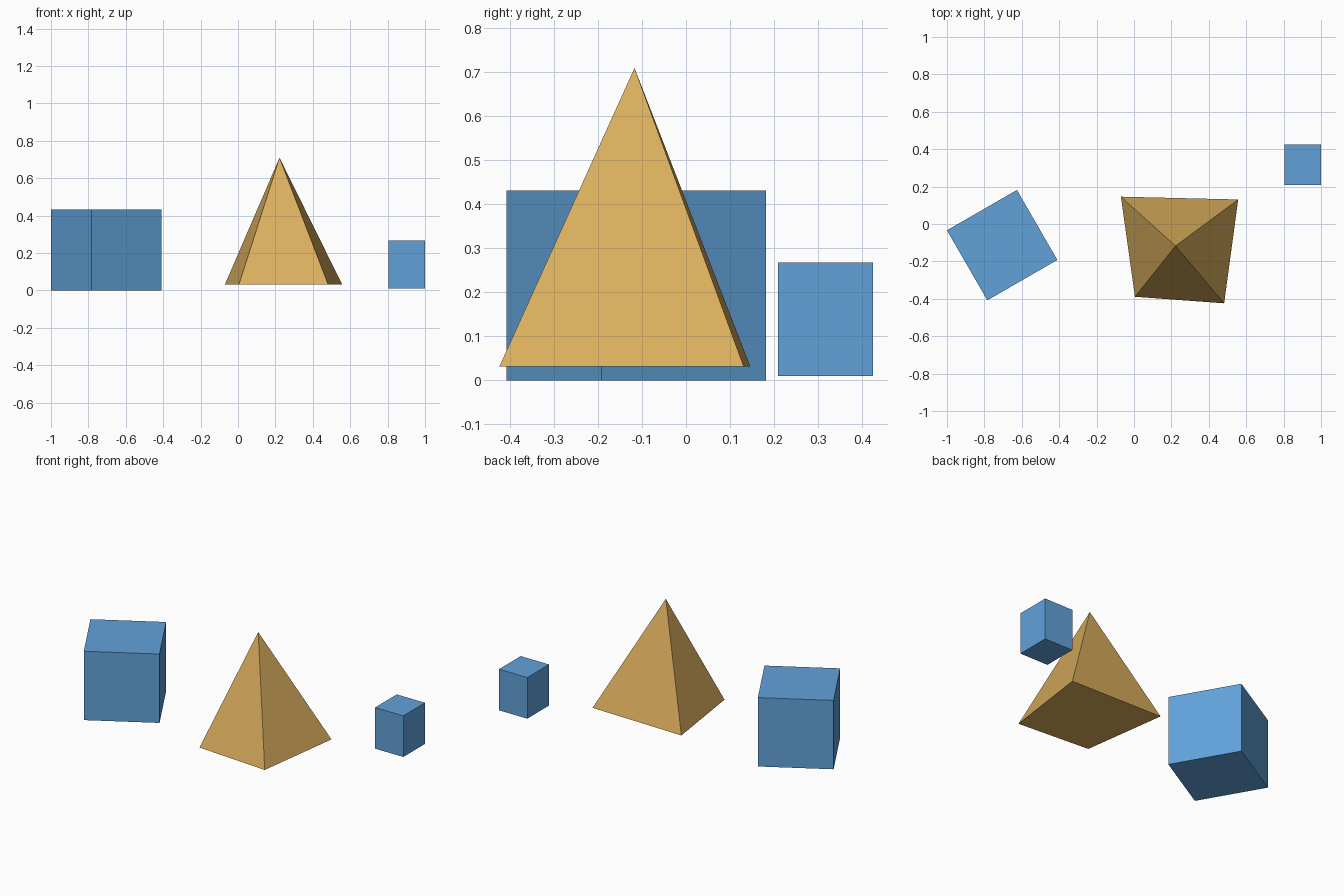
import bpy, bmesh
from math import radians
from mathutils import Matrix

if "Cube" in bpy.data.objects:
    bpy.data.objects.remove(bpy.data.objects["Cube"])


def material(name, color):
    mat = bpy.data.materials.new(name)
    mat.diffuse_color = color
    mat.use_nodes = True
    mat.node_tree.nodes["Principled BSDF"].inputs["Base Color"].default_value = mat.diffuse_color
    return mat


def finish(name, bm, mat):
    bmesh.ops.recalc_face_normals(bm, faces=bm.faces)
    mesh = bpy.data.meshes.new(name)
    bm.to_mesh(mesh)
    bm.free()
    mesh.materials.append(mat)
    obj = bpy.data.objects.new(name, mesh)
    bpy.context.collection.objects.link(obj)
    return obj


def box(name, center, size, turn, mat):
    bm = bmesh.new()
    bmesh.ops.create_cube(bm, size=1, matrix=Matrix.Diagonal((*size, 1)))
    obj = finish(name, bm, mat)
    obj.location = center
    obj.rotation_euler.z = radians(turn)
    return obj


def pyramid(name, base, base_z, apex, mat):
    bm = bmesh.new()
    ring = [bm.verts.new((x, y, base_z)) for x, y in base]
    tip = bm.verts.new(apex)
    bm.faces.new(ring[::-1])
    for a, b in zip(ring, ring[1:] + ring[:1]):
        bm.faces.new((a, b, tip))
    return finish(name, bm, mat)


blue = material("blue", (0.12, 0.36, 0.70, 1))
gold = material("gold", (0.70, 0.42, 0.11, 1))

# Large cube, turned 30 degrees
box("large_cube", (-0.705, -0.117 + 0.004, 0.216), (0.432, 0.432, 0.432), 30, blue)

# Small upright block
box("small_block", (0.902, 0.317, 0.139), (0.196, 0.215, 0.258), 0, blue)

# Pyramid on an uneven four-sided base, slightly above the ground
pyramid("pyramid",
        [(-0.07, 0.146), (0.557, 0.131), (0.482, -0.424), (0.005, -0.389)][::-1],
        0.032, (0.222, -0.117, 0.71), gold)
